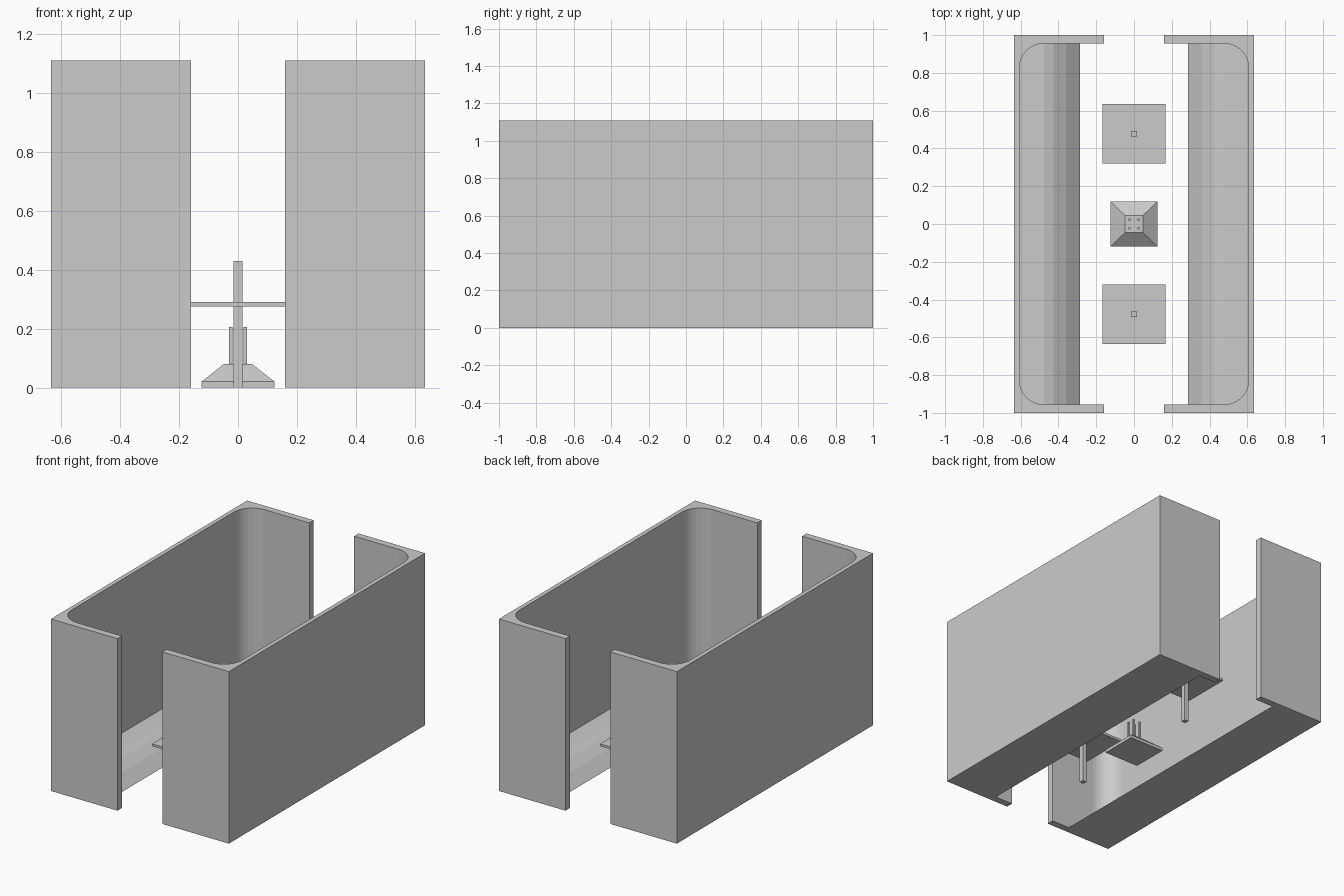
import bpy, bmesh, math
from mathutils import Vector

if "Cube" in bpy.data.objects:
    bpy.data.objects.remove(bpy.data.objects["Cube"])


def make_object(name, bm):
    bmesh.ops.recalc_face_normals(bm, faces=bm.faces)
    mesh = bpy.data.meshes.new(name)
    bm.to_mesh(mesh)
    bm.free()
    ob = bpy.data.objects.new(name, mesh)
    bpy.context.collection.objects.link(ob)
    return ob


def prism(name, points, direction):
    """Extrude a closed outline along a direction."""
    bm = bmesh.new()
    face = bm.faces.new([bm.verts.new(p) for p in points])
    out = bmesh.ops.extrude_face_region(bm, geom=[face], use_keep_orig=True)
    verts = [g for g in out["geom"] if isinstance(g, bmesh.types.BMVert)]
    bmesh.ops.translate(bm, verts=verts, vec=Vector(direction))
    return make_object(name, bm)


def box(name, cx, cy, hx, hy, z0, z1):
    pts = [(cx + sx * hx, cy + sy * hy, z0)
           for sx, sy in ((-1, -1), (1, -1), (1, 1), (-1, 1))]
    return prism(name, pts, (0, 0, z1 - z0))


def mirror_x(ob):
    ob.modifiers.new("mirror", "MIRROR").use_axis = (True, False, False)


OUT_X, IN_X, END_X, IN_Y, R, H = 0.635, 0.607, 0.16, 0.955, 0.128, 1.11

# C-shaped side walls with rounded inner corners
arc = [(IN_X - R + R * math.sin(a), IN_Y - R + R * math.cos(a))
       for a in (math.radians(90 * i / 8) for i in range(9))]
half = [(OUT_X, 1), (END_X, 1), (END_X, IN_Y)] + arc
outline = half + [(x, -y) for x, y in reversed(half)]
wall = prism("side_wall", [(x, y, 0) for x, y in outline], (0, 0, H))
mirror_x(wall)

# Low ledges along the inside of the walls, curving down to the floor
profile = [(0.62, 0), (0.62, 0.12), (0.477, 0.12), (0.425, 0.104),
           (0.36, 0.065), (0.287, 0)]
ledge = prism("ledge", [(x, -0.96, z) for x, z in profile], (0, 1.92, 0))
mirror_x(ledge)

# Two square tables with a central post through each top
for side, y in (("front", -0.478), ("back", 0.478)):
    box(side + "_table_top", 0, y, 0.167, 0.158, 0.275, 0.29)
    box(side + "_table_post", 0, y, 0.015, 0.015, 0, 0.43)

# Tapered centre pedestal
base = box("pedestal_base", 0, 0, 0.124, 0.119, 0, 0.02)
bm = bmesh.new()
bottom, top = [[bm.verts.new((sx * hx, sy * hy, z))
                for sx, sy in ((-1, -1), (1, -1), (1, 1), (-1, 1))]
               for hx, hy, z in ((0.124, 0.119, 0.02), (0.048, 0.046, 0.08))]
bm.faces.new(top)
bm.faces.new(bottom)
for i in range(4):
    j = (i + 1) % 4
    bm.faces.new((bottom[i], bottom[j], top[j], top[i]))
make_object("pedestal_taper", bm)

# Four thin pins standing on the pedestal
for sx in (-1, 1):
    for sy in (-1, 1):
        box("pedestal_pin", sx * 0.024, sy * 0.023, 0.006, 0.006, 0.075, 0.206)
